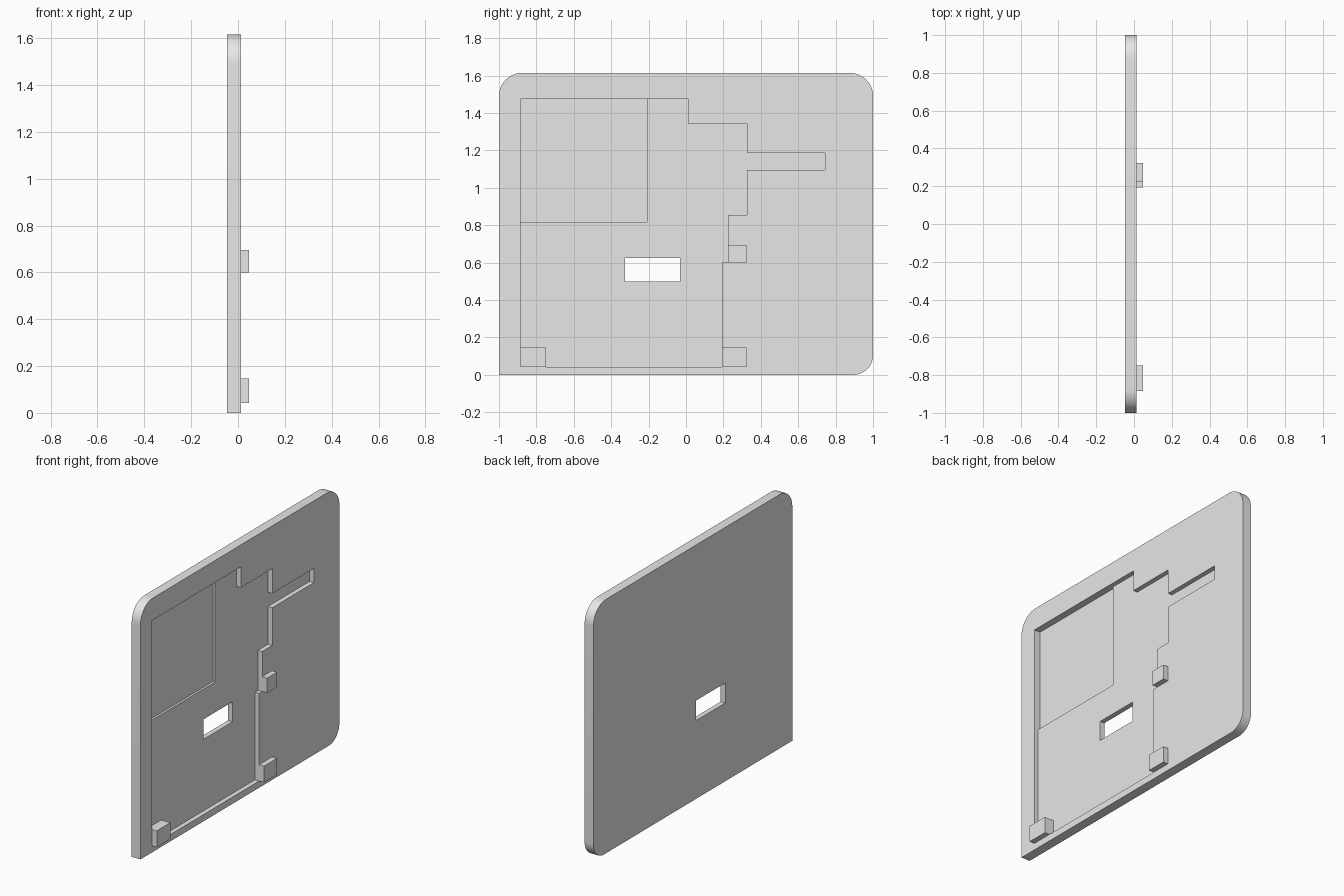
import bpy, bmesh, math

cube = bpy.data.objects.get("Cube")
if cube:
    bpy.data.objects.remove(cube, do_unlink=True)

BACK, FACE, TOP = -0.048, 0.0135, 0.048   # plate back, plate face, lug tops
FLOOR, DEEP = -0.016, -0.03               # pocket floors
HEIGHT = 1.615

grey = bpy.data.materials.new("light grey")
grey.use_nodes = True
grey.diffuse_color = (0.8, 0.8, 0.8, 1)
grey.node_tree.nodes["Principled BSDF"].inputs["Base Color"].default_value = (0.8, 0.8, 0.8, 1)


def prism(name, outline, x0, x1):
    """Extrude a (y, z) outline along x."""
    bm = bmesh.new()
    base = bm.faces.new([bm.verts.new((x0, y, z)) for y, z in outline])
    out = bmesh.ops.extrude_face_region(bm, geom=[base])
    moved = [g for g in out["geom"] if isinstance(g, bmesh.types.BMVert)]
    bmesh.ops.translate(bm, verts=moved, vec=(x1 - x0, 0, 0))
    bmesh.ops.recalc_face_normals(bm, faces=bm.faces)
    mesh = bpy.data.meshes.new(name)
    bm.to_mesh(mesh)
    bm.free()
    mesh.materials.append(grey)
    ob = bpy.data.objects.new(name, mesh)
    bpy.context.collection.objects.link(ob)
    return ob


def rect(y0, y1, z0, z1):
    return [(y0, z0), (y1, z0), (y1, z1), (y0, z1)]


def arc(y, z, r, start, steps=12):
    angles = [math.radians(start + 90 * i / steps) for i in range(steps + 1)]
    return [(y + r * math.cos(a), z + r * math.sin(a)) for a in angles]


def cut(target, cutter):
    cutter.hide_render = True
    mod = target.modifiers.new("cut", "BOOLEAN")
    mod.operation, mod.solver, mod.object = "DIFFERENCE", "EXACT", cutter
    bpy.context.view_layer.objects.active = target
    bpy.ops.object.modifier_apply(modifier=mod.name)
    bpy.data.objects.remove(cutter, do_unlink=True)


# Plate with three rounded corners and one square corner
r_low, r_top = 0.105, 0.125
outline = [(-1, 0)]
outline += arc(1 - r_low, r_low, r_low, -90)
outline += arc(1 - r_top, HEIGHT - r_top, r_top, 0)
outline += arc(r_top - 1, HEIGHT - r_top, r_top, 90)
plate = prism("plate", outline, BACK, FACE)

# Stepped shallow pocket
pocket = [(-0.885, 0.043), (0.193, 0.043), (0.193, 0.6), (0.225, 0.6),
          (0.225, 0.855), (0.325, 0.855), (0.325, 1.095), (0.743, 1.095),
          (0.743, 1.185), (0.325, 1.185), (0.325, 1.343), (0.01, 1.343),
          (0.01, 1.475), (-0.885, 1.475)]
cut(plate, prism("pocket_cutter", pocket, FLOOR, 0.1))

# Deeper rectangular pocket and the slot through the plate
cut(plate, prism("deep_cutter", rect(-0.885, -0.208, 0.818, 1.475), DEEP, 0.1))
cut(plate, prism("slot_cutter", rect(-0.326, -0.032, 0.498, 0.625), -0.1, 0.1))

bpy.ops.object.select_all(action="DESELECT")
plate.select_set(True)
bpy.context.view_layer.objects.active = plate
bpy.ops.object.shade_smooth_by_angle(angle=math.radians(30))

# Locating lugs
prism("lower_front_lug", rect(-0.885, -0.748, 0.043, 0.147), FLOOR, TOP)
prism("lower_middle_lug", rect(0.193, 0.323, 0.043, 0.147), FACE, TOP)
prism("upper_lug", rect(0.225, 0.323, 0.6, 0.695), FACE, TOP)
